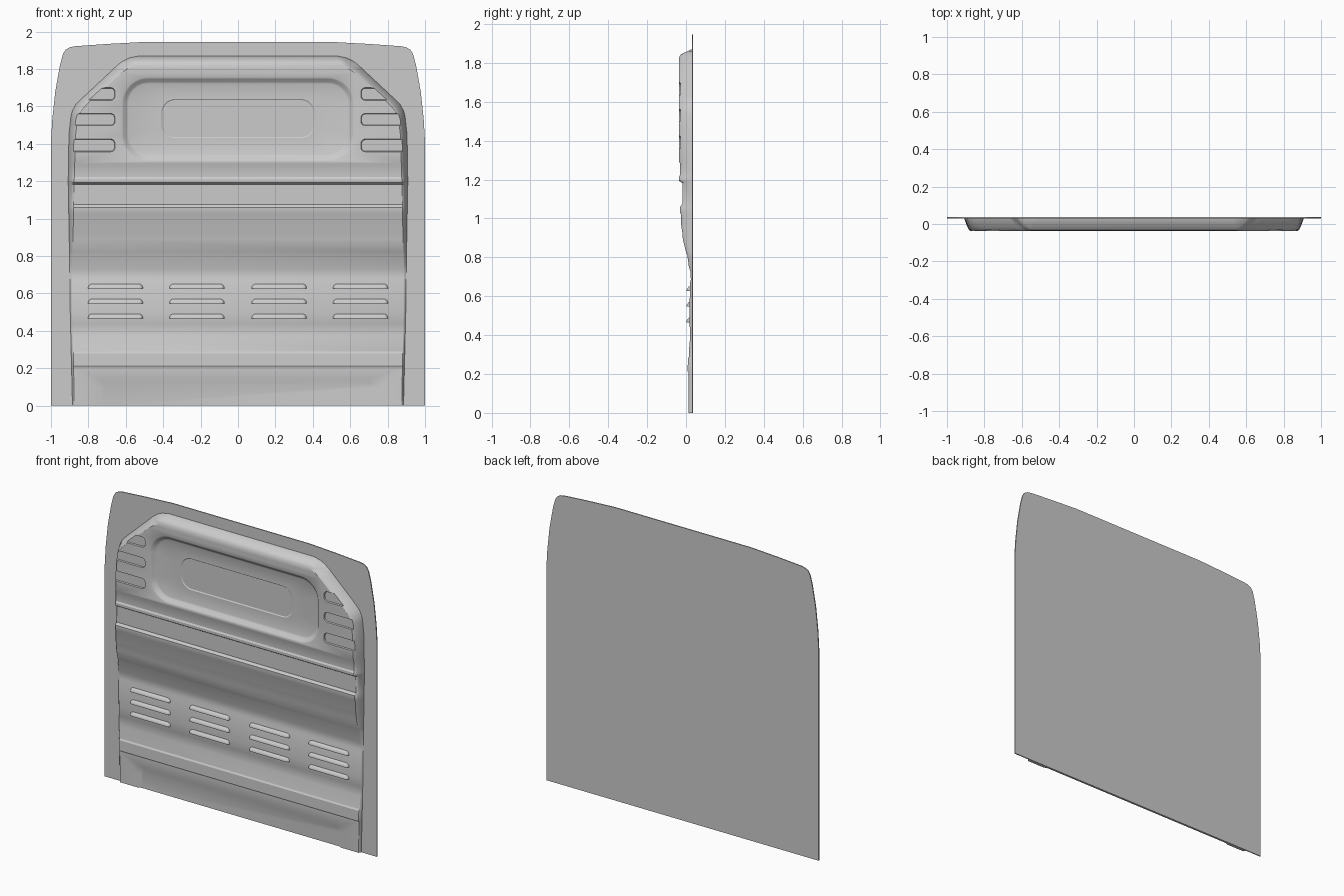
import bpy, bmesh, math

if "Cube" in bpy.data.objects:
    bpy.data.objects.remove(bpy.data.objects["Cube"])

PLATE_F, PLATE_B = 0.030, 0.037


def interp(table, t):
    for (a, va), (b, vb) in zip(table, table[1:]):
        if t <= b:
            return va + (vb - va) * (t - a) / (b - a)
    return table[-1][1]


def loft(name, loops):
    """Closed solid through equal-length loops of 3D points."""
    bm = bmesh.new()
    rings = [[bm.verts.new(p) for p in loop] for loop in loops]
    n = len(rings[0])
    for a, b in zip(rings, rings[1:]):
        for i in range(n):
            j = (i + 1) % n
            bm.faces.new((a[i], a[j], b[j], b[i]))
    bm.faces.new(rings[0][::-1])
    bm.faces.new(rings[-1])
    bmesh.ops.recalc_face_normals(bm, faces=bm.faces)
    mesh = bpy.data.meshes.new(name)
    bm.to_mesh(mesh)
    bm.free()
    obj = bpy.data.objects.new(name, mesh)
    bpy.context.collection.objects.link(obj)
    return obj


def rounded_rect(x0, x1, z0, z1, r, y, inset=0.0, steps=10):
    x0, x1, z0, z1 = x0 + inset, x1 - inset, z0 + inset, z1 - inset
    r = max(r - inset, 0.004)
    pts = []
    for k, (cx, cz) in enumerate([(x1 - r, z1 - r), (x0 + r, z1 - r),
                                  (x0 + r, z0 + r), (x1 - r, z0 + r)]):
        for i in range(steps + 1):
            a = math.pi / 2 * (k + i / steps)
            pts.append((cx + r * math.cos(a), y, cz + r * math.sin(a)))
    return pts


def select(obj):
    bpy.ops.object.select_all(action='DESELECT')
    obj.select_set(True)
    bpy.context.view_layer.objects.active = obj


def cut(obj, cutter):
    cutter.hide_render = True
    mod = obj.modifiers.new("cut", 'BOOLEAN')
    mod.operation, mod.object, mod.solver = 'DIFFERENCE', cutter, 'EXACT'
    select(obj)
    bpy.ops.object.modifier_apply(modifier=mod.name)
    bpy.data.objects.remove(cutter)


def smooth(obj, deg=28):
    select(obj)
    bpy.ops.object.shade_smooth_by_angle(angle=math.radians(deg))


# Flat backing plate
half = [(1, 0), (1, 1.41), (.993, 1.53), (.977, 1.68), (.952, 1.82), (.936, 1.88),
        (.922, 1.903), (.9, 1.916), (.87, 1.922), (.7, 1.934), (.5, 1.945)]
outline = half + [(-x, z) for x, z in reversed(half)]
loft("backing_plate", [[(x, y, z) for x, z in outline] for y in (PLATE_F, PLATE_B)])

# Pressed panel: front depth by height, outer and inner half widths by height
depth = [(0, .014), (.205, .014), (.215, .008), (.28, .010), (.29, .016), (.36, .017),
         (.372, .021), (.435, .021), (.445, .018), (.67, .020), (.685, .025), (.73, .022),
         (.75, .015), (.81, .007), (.82, .002), (.89, -.016), (.94, -.020), (.95, -.024),
         (1.02, -.026), (1.03, -.031), (1.06, -.031), (1.075, -.018), (1.182, -.018),
         (1.194, -.037), (1.212, -.037), (1.222, -.031), (1.283, -.031), (1.296, -.037),
         (1.815, -.037), (1.832, -.034), (1.845, -.025), (1.87, PLATE_F - .001)]
outer = [(0, .885), (.5, .897), (.75, .9), (1.2, .908), (1.45, .904), (1.55, .893),
         (1.58, .884), (1.61, .867), (1.65, .827), (1.82, .645), (1.845, .612),
         (1.86, .58), (1.87, .53)]
inner = [(0, .875), (.5, .885), (.75, .885), (1.2, .876), (1.45, .868), (1.53, .858),
         (1.56, .848), (1.59, .828), (1.63, .788), (1.78, .622), (1.8, .595),
         (1.815, .56), (1.845, .545), (1.87, .52)]
wall = [(1, 1), (.45, .3), (.2, .08), (0, 0)]
sections = []
for z in sorted({p[0] for p in depth + outer + inner}):
    d, wo, wi = interp(depth, z), interp(outer, z), interp(inner, z)
    side = [(wo, .034, z)] + [(wi + (wo - wi) * u, d + (PLATE_F - d) * v, z) for u, v in wall]
    sections.append(side + [(-x, y, zz) for x, y, zz in reversed(side)])
panel = loft("pressed_panel", sections)

# Large upper recess with a shallow inner recess
win, core = (-.62, .62, 1.31, 1.755, .14), (-.41, .41, 1.43, 1.64, .075)
cut(panel, loft("window_cutter", [
    rounded_rect(*win, -.06, -.012), rounded_rect(*win, -.037, 0),
    rounded_rect(*win, -.033, .008), rounded_rect(*win, -.016, .024),
    rounded_rect(*win, -.012, .034), rounded_rect(*core, -.012),
    rounded_rect(*core, -.008, .006)]))

# Side slots
for s in (-1, 1):
    for z0, z1 in ((1.355, 1.428), (1.495, 1.565), (1.63, 1.703)):
        x0, x1 = sorted((s * .655, s * 1.0))
        cut(panel, loft("slot_cutter", [
            rounded_rect(x0, x1, z0, z1, .025, y, i, 5)
            for y, i in ((-.05, -.003), (-.029, .006))]))

# Recess along the bottom edge
low = (-.75, .75, -.2, .146, .05)
cut(panel, loft("bottom_cutter", [
    rounded_rect(*low, y, i) for y, i in ((-.01, -.005), (.0139, 0), (.023, .026))]))
smooth(panel)


# Louvre hoods: flat opening below, sloping top
def hood_loop(cx, z0, w, h, r, y):
    pts = [(cx - w, y, z0), (cx + w, y, z0)]
    for c, sgn in ((cx + w - r, 0), (cx - w + r, 1)):
        for i in range(7):
            a = math.pi / 2 * (sgn + i / 6)
            pts.append((c + r * math.cos(a), y, z0 + h - r + r * math.sin(a)))
    return pts


for cx in (-.655, -.22, .22, .655):
    for z0 in (.466, .546, .626):
        smooth(loft("louvre", [
            hood_loop(cx, z0, .148, .027, .025, .024),
            hood_loop(cx, z0, .146, .023, .021, .014),
            hood_loop(cx, z0, .138, .013, .012, .006),
            hood_loop(cx, z0, .130, .006, .005, .003)]), 40)
